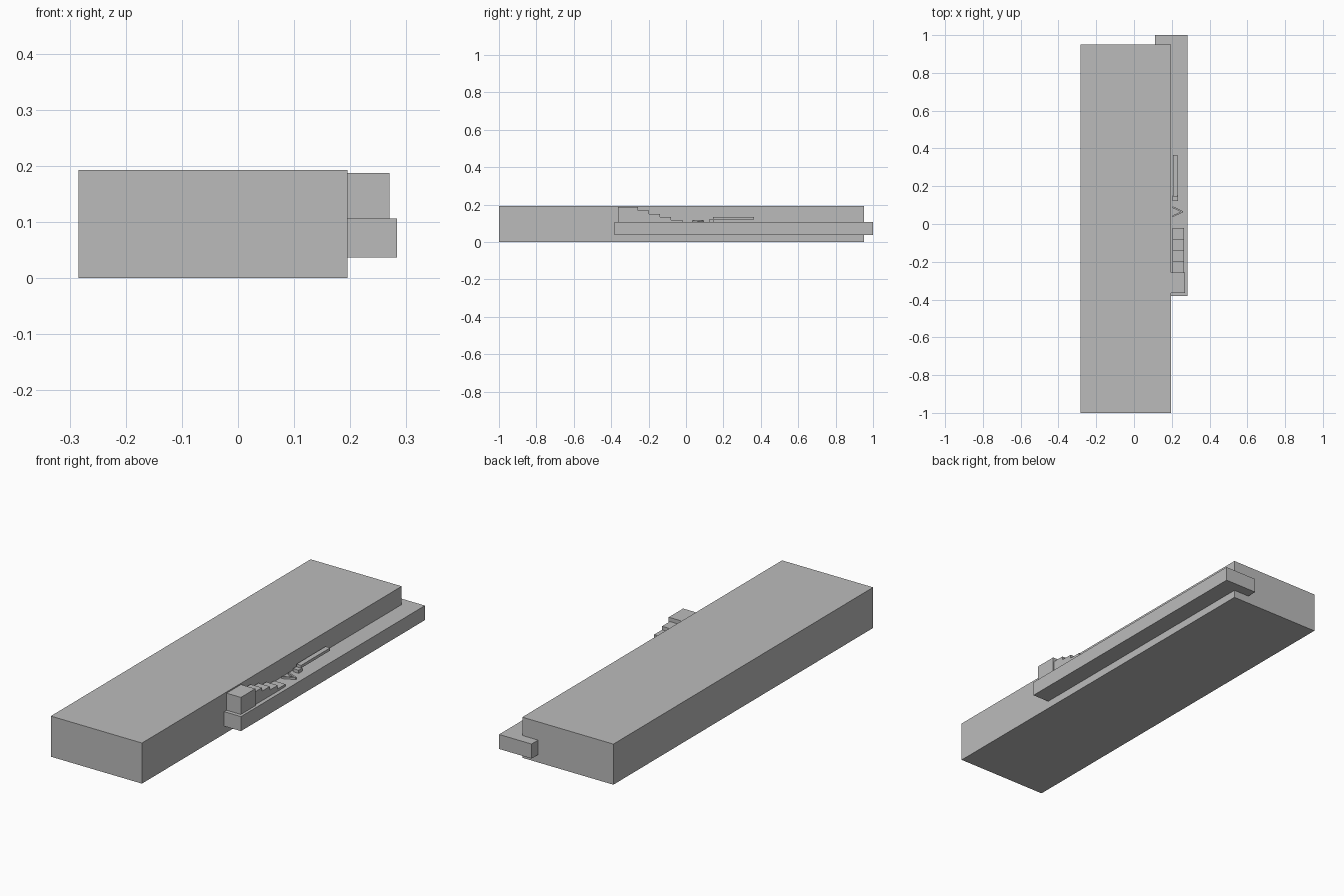
import bpy, bmesh
from mathutils import Vector

if "Cube" in bpy.data.objects:
    bpy.data.objects.remove(bpy.data.objects["Cube"])

grey = bpy.data.materials.new("plain grey")
grey.diffuse_color = (0.5, 0.5, 0.5, 1)
grey.use_nodes = True
grey.node_tree.nodes["Principled BSDF"].inputs["Base Color"].default_value = grey.diffuse_color


def prism(name, outline, z0, z1):
    """Extrude a counter-clockwise plan outline from z0 up to z1."""
    bm = bmesh.new()
    base = bm.faces.new([bm.verts.new((x, y, z0)) for x, y in outline])
    out = bmesh.ops.extrude_face_region(bm, geom=[base])
    top = [v for v in out["geom"] if isinstance(v, bmesh.types.BMVert)]
    bmesh.ops.translate(bm, verts=top, vec=Vector((0, 0, z1 - z0)))
    bmesh.ops.recalc_face_normals(bm, faces=bm.faces)
    mesh = bpy.data.meshes.new(name)
    bm.to_mesh(mesh)
    bm.free()
    mesh.materials.append(grey)
    obj = bpy.data.objects.new(name, mesh)
    bpy.context.collection.objects.link(obj)
    return obj


def box(name, x0, x1, y0, y1, z0, z1):
    return prism(name, [(x0, y0), (x1, y0), (x1, y1), (x0, y1)], z0, z1)


# Main slab
box("main_block", -0.284, 0.195, -1.0, 0.951, 0.0, 0.193)

# Side rail with a hook wrapping the rear end of the slab
rail_top = 0.106
prism("side_rail", [(0.195, -0.382), (0.283, -0.382), (0.283, 1.0),
                    (0.112, 1.0), (0.112, 0.951), (0.195, 0.951)], 0.037, rail_top)

# Thumb grip: tall front block and descending steps
box("grip_block", 0.195, 0.27, -0.364, -0.256, rail_top, 0.187)
for i in range(4):
    y = -0.256 + i * 0.059
    box(f"grip_step_{i + 1}", 0.204, 0.264, y, y + 0.059, rail_top, 0.168 - i * 0.017)

# Raised chevron pointing outward
prism("chevron", [(0.204, 0.036), (0.260, 0.062), (0.260, 0.068), (0.204, 0.094),
                  (0.204, 0.085), (0.247, 0.065), (0.204, 0.045)], rail_top, 0.115)

# Raised latch bar on its foot
box("latch_foot", 0.204, 0.234, 0.122, 0.150, rail_top, 0.121)
box("latch_bar", 0.206, 0.230, 0.145, 0.364, 0.121, 0.134)
